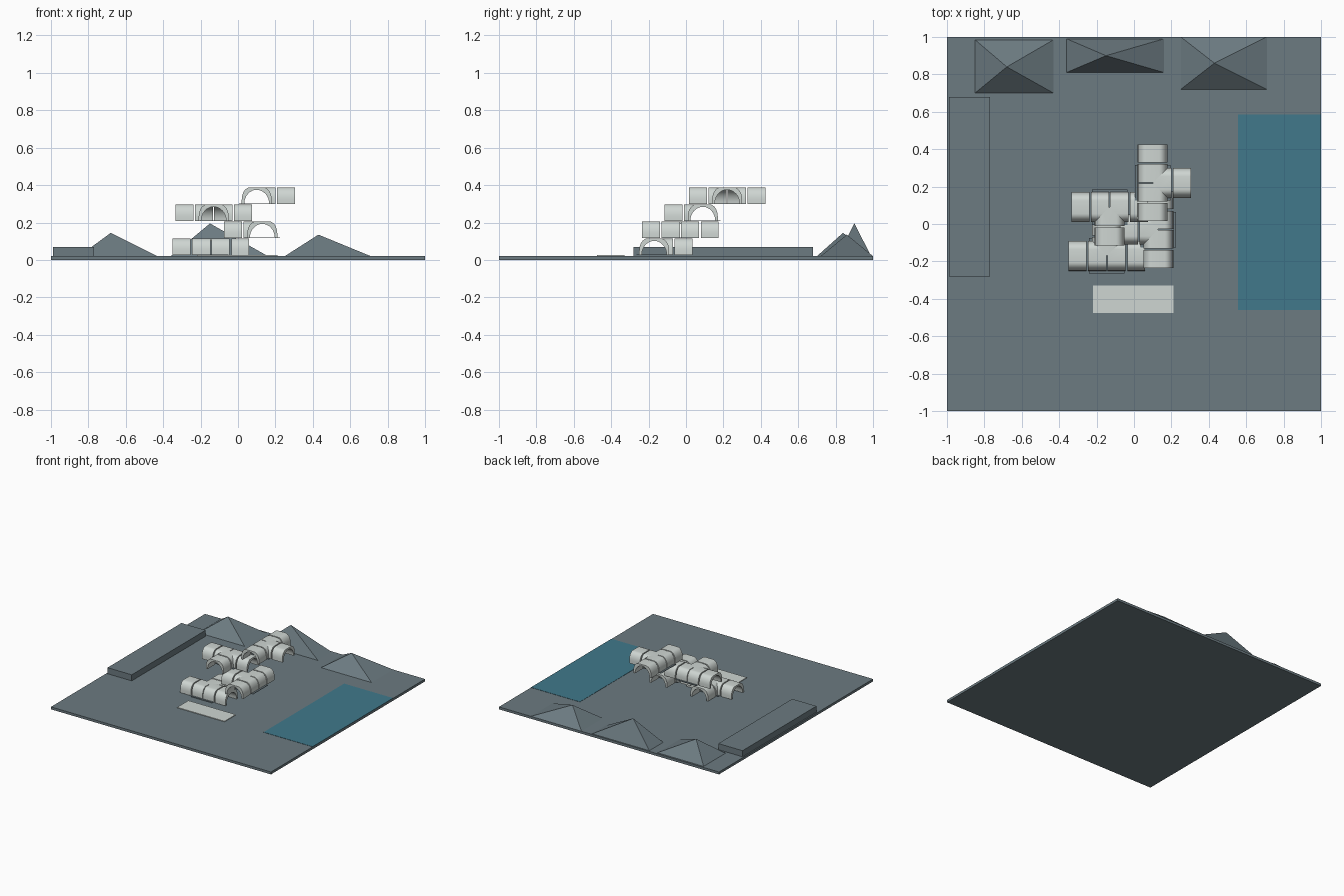
import bpy, bmesh, math
from mathutils import Matrix, Vector

if "Cube" in bpy.data.objects:
    bpy.data.objects.remove(bpy.data.objects["Cube"])


def material(name, rgb):
    m = bpy.data.materials.new(name)
    m.diffuse_color = (*rgb, 1)
    m.use_nodes = True
    m.node_tree.nodes["Principled BSDF"].inputs["Base Color"].default_value = m.diffuse_color
    return m


ROCK = material("grey rock", (0.15, 0.197, 0.22))
SHELL = material("pale shell", (0.62, 0.67, 0.645))
WATER = material("blue water", (0.052, 0.19, 0.258))


def finish(bm, name, mat, smooth=False):
    bmesh.ops.recalc_face_normals(bm, faces=bm.faces)
    me = bpy.data.meshes.new(name)
    bm.to_mesh(me)
    bm.free()
    me.materials.append(mat)
    if smooth:
        me.shade_smooth()
        me.set_sharp_from_angle(angle=math.radians(30))
    ob = bpy.data.objects.new(name, me)
    bpy.context.collection.objects.link(ob)
    return ob


def box(name, lo, hi, mat, matrix=Matrix()):
    bm = bmesh.new()
    bmesh.ops.create_cube(bm, size=1)
    for v in bm.verts:
        v.co = matrix @ Vector([lo[i] + (v.co[i] + 0.5) * (hi[i] - lo[i]) for i in range(3)])
    return finish(bm, name, mat)


def mountain(name, x0, x1, y0, y1, apex):
    bm = bmesh.new()
    base = [bm.verts.new((x, y, 0.02)) for x, y in ((x0, y0), (x1, y0), (x1, y1), (x0, y1))]
    top = bm.verts.new(apex)
    bm.faces.new(base)
    for i in range(4):
        bm.faces.new((base[i], base[(i + 1) % 4], top))
    finish(bm, name, ROCK)


# Vault section: flat-topped rounded outside, rounded arch inside
STEPS = 7
arc = [math.pi / 2 * i / STEPS for i in range(STEPS + 1)]
half_out = [(0.08, 0)] + [(0.035 + 0.045 * math.cos(a), 0.025 + 0.065 * math.sin(a)) for a in arc]
half_in = [(0.067 * math.cos(a), 0.077 * math.sin(a)) for a in
           [math.pi / 2 * i / (STEPS + 1) for i in range(STEPS + 2)]]
OUTER = half_out + [(-x, z) for x, z in reversed(half_out)]
INNER = half_in[:-1] + [(0.006, 0.077), (-0.006, 0.077)] + [(-x, z) for x, z in reversed(half_in[:-1])]


def vault(name, along, start, end, matrix, cuts=()):
    """Open arched shell running along local 'x' or 'y'; cuts are plane normals through the centre."""
    bm = bmesh.new()
    rings = []
    for d in (start, end):
        for prof in (OUTER, INNER):
            rings.append([bm.verts.new((d, p, z) if along == 'x' else (p, d, z)) for p, z in prof])
    o0, i0, o1, i1 = rings

    def bridge(a, b):
        n = min(len(a), len(b))
        for i in range(n - 1):
            bm.faces.new((a[i], a[i + 1], b[i + 1], b[i]))
    bridge(o0, o1)
    bridge(i0, i1)
    bridge(o0, i0)
    bridge(o1, i1)
    for k in (0, -1):                       # feet of the two walls
        bm.faces.new((o0[k], o1[k], i1[k], i0[k]))
    bmesh.ops.recalc_face_normals(bm, faces=bm.faces)
    for normal in cuts:                     # mitre where the branch meets the main tube
        bmesh.ops.bisect_plane(bm, geom=bm.verts[:] + bm.edges[:] + bm.faces[:],
                               plane_co=(0, 0, 0), plane_no=normal, clear_outer=True)
    bm.transform(matrix)
    finish(bm, name, SHELL, True)


def module(n, cx, cy, z, angle):
    """T-shaped habitat: main tube on local x, branch on local +y."""
    m = Matrix.Translation((cx, cy, z)) @ Matrix.Rotation(math.radians(angle), 4, 'Z')
    # junction
    vault(f"junction_left_{n}", 'x', -0.1, -0.003, m, [(1, 1, 0)])
    vault(f"junction_right_{n}", 'x', 0.003, 0.1, m, [(-1, 1, 0)])
    vault(f"junction_branch_{n}", 'y', 0, 0.1, m, [(1, -1, 0), (-1, -1, 0)])
    # end segments
    vault(f"left_segment_{n}", 'x', -0.205, -0.109, m)
    vault(f"right_segment_{n}", 'x', 0.109, 0.205, m)
    vault(f"branch_segment_{n}", 'y', 0.109, 0.205, m)
    # thin floor under the junction
    box(f"junction_floor_{n}", (-0.095, -0.095, 0), (0.095, 0.095, 0.004), ROCK, m)


# Terrain
box("ground_slab", (-1, -1, 0), (1, 1, 0.02), ROCK)
box("long_ridge", (-0.99, -0.28, 0.02), (-0.77, 0.68, 0.07), ROCK)
mountain("mountain_left", -0.85, -0.43, 0.70, 0.985, (-0.68, 0.84, 0.145))
mountain("mountain_middle", -0.36, 0.16, 0.81, 0.99, (-0.15, 0.90, 0.195))
mountain("mountain_right", 0.25, 0.71, 0.72, 1.0, (0.43, 0.86, 0.135))
box("water", (0.555, -0.46, 0.018), (1, 0.585, 0.022), WATER)
box("landing_pad", (-0.22, -0.475, 0.018), (0.21, -0.33, 0.025), SHELL)

# Four stacked modules, each turned a different way
for n, (cx, cy, angle) in enumerate([(-0.145, -0.17, 0), (0.13, -0.03, 90),
                                     (-0.13, 0.09, 180), (0.10, 0.22, -90)], 1):
    module(n, cx, cy, 0.025 + 0.091 * (n - 1), angle)
